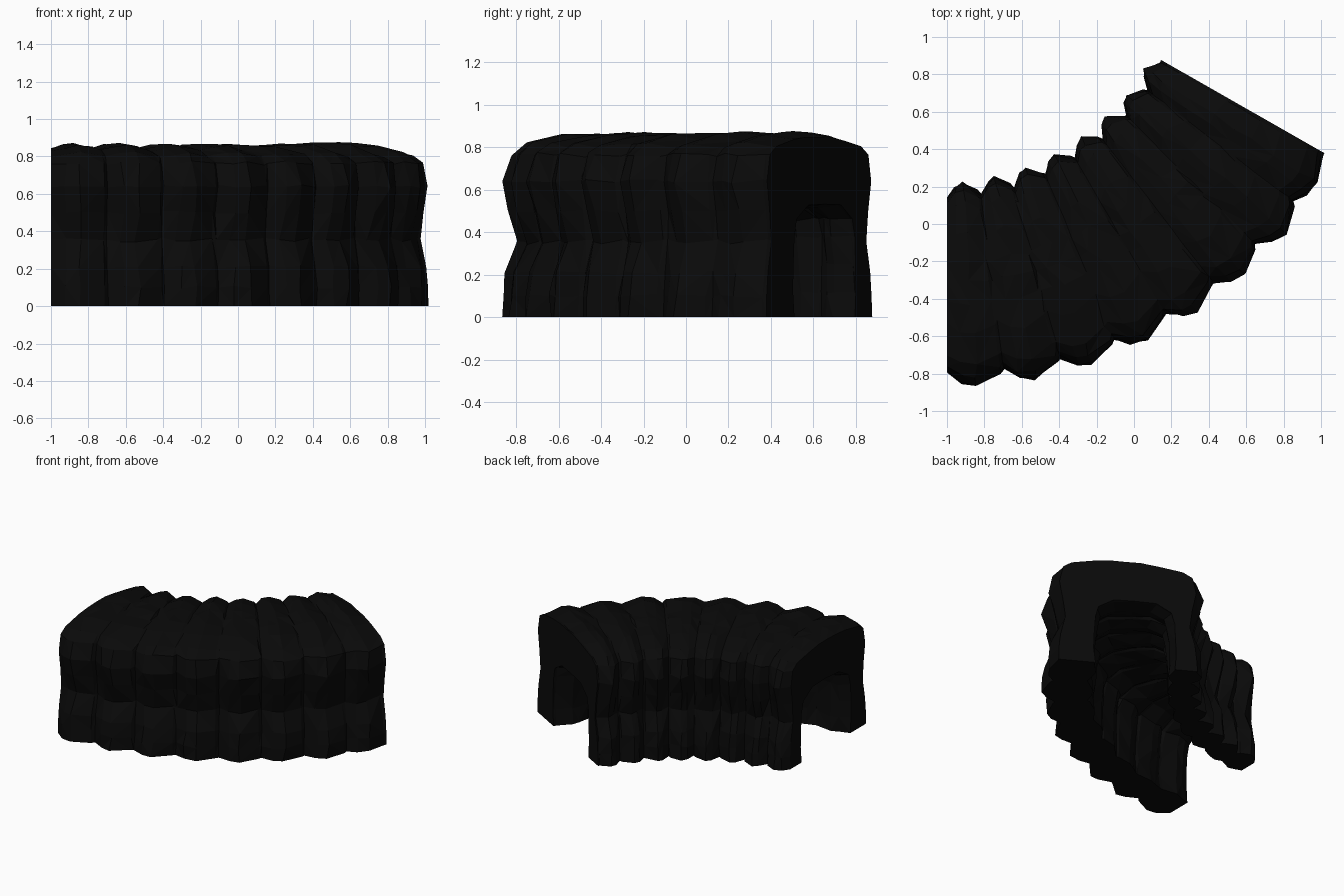
import bpy, bmesh, math, random

if "Cube" in bpy.data.objects:
    bpy.data.objects.remove(bpy.data.objects["Cube"])

random.seed(7)
RIBS = 8                      # rock ribs along the bend
BEND = math.radians(60.3)
CX, CY, R0 = -1.0, 1.53, 1.84  # centre of the bend and path radius

# half profiles (offset from path, height): outer skin and passage
PEAK = [(.565, 0), (.56, .1), (.545, .21), (.485, .35), (.53, .5), (.565, .64),
        (.525, .77), (.45, .82), (.28, .855), (.12, .865)]
NOTCH = [(.485, 0), (.485, .1), (.475, .21), (.445, .36), (.455, .5), (.475, .64),
         (.455, .76), (.39, .80), (.22, .83), (.1, .84)]
HOLE_WIDE = [(.30, 0), (.31, .12), (.31, .25), (.30, .38), (.28, .47), (.16, .535)]
HOLE_TIGHT = [(.265, 0), (.27, .12), (.26, .25), (.25, .38), (.23, .46), (.13, .51)]


def mirrored(half, top):
    return half + [(0, top)] + [(-s, z) for s, z in reversed(half)]


OUT_A, OUT_B = mirrored(NOTCH, .84), mirrored(PEAK, .868)
IN_A, IN_B = mirrored(HOLE_WIDE, .545), mirrored(HOLE_TIGHT, .515)


def blend(a, b, t):
    return [(p[0] + (q[0] - p[0]) * t, p[1] + (q[1] - p[1]) * t) for p, q in zip(a, b)]


def section(bulge, t):
    # inside of the bend thickens along the way, the last outer rib is lower
    inner, outer_scale = .93 + .09 * t, .95 if t > .9 else 1
    outer = [(s * (inner if s < 0 else outer_scale), z)
             for s, z in blend(OUT_A, OUT_B, bulge)]
    hole = [(s - .01 - .06 * t, z) for s, z in blend(IN_A, IN_B, bulge)]
    return outer + hole[::-1]


# stations along the bend: notch, rise to a ridge, fall to the next notch
stations = []
for i in range(RIBS):
    for f, bulge in ((0, 0), (.25, .75), (.5, 1), (.93, .25)):
        stations.append(((i + f) / RIBS, bulge))
stations.append((1, .3))

bm = bmesh.new()
rings = []
for k, (t, bulge) in enumerate(stations):
    end = k in (0, len(stations) - 1)
    ring = []
    for s, z in section(bulge, t):
        a = BEND * t
        # rough the rock, keeping end faces flat and feet on the ground
        n = .004 if end else .009
        s += random.uniform(-n, n)
        if z > 0:
            z += random.uniform(-n, n)
        if not end:
            a += random.uniform(-.005, .005) * (1 if bulge > .5 else .3)
        r = R0 + s
        ring.append(bm.verts.new((CX + r * math.sin(a), CY - r * math.cos(a), z)))
    rings.append(ring)

# skin with randomly split facets
for a, b in zip(rings, rings[1:]):
    for j in range(len(a)):
        p, q, u, v = a[j], a[(j + 1) % len(a)], b[(j + 1) % len(a)], b[j]
        tris = ((p, q, u), (p, u, v)) if random.random() < .5 else ((p, q, v), (q, u, v))
        for tri in tris:
            bm.faces.new(tri)
# flat arch faces at both mouths
bm.faces.new(rings[0])
bm.faces.new(rings[-1])
bmesh.ops.recalc_face_normals(bm, faces=bm.faces)

mesh = bpy.data.meshes.new("curved_rock_tunnel")
bm.to_mesh(mesh)
bm.free()
tunnel = bpy.data.objects.new("curved_rock_tunnel", mesh)
bpy.context.collection.objects.link(tunnel)

rock = bpy.data.materials.new("dark_rock")
rock.diffuse_color = (.003, .003, .003, 1)
rock.use_nodes = True
rock.node_tree.nodes["Principled BSDF"].inputs["Base Color"].default_value = rock.diffuse_color
mesh.materials.append(rock)
